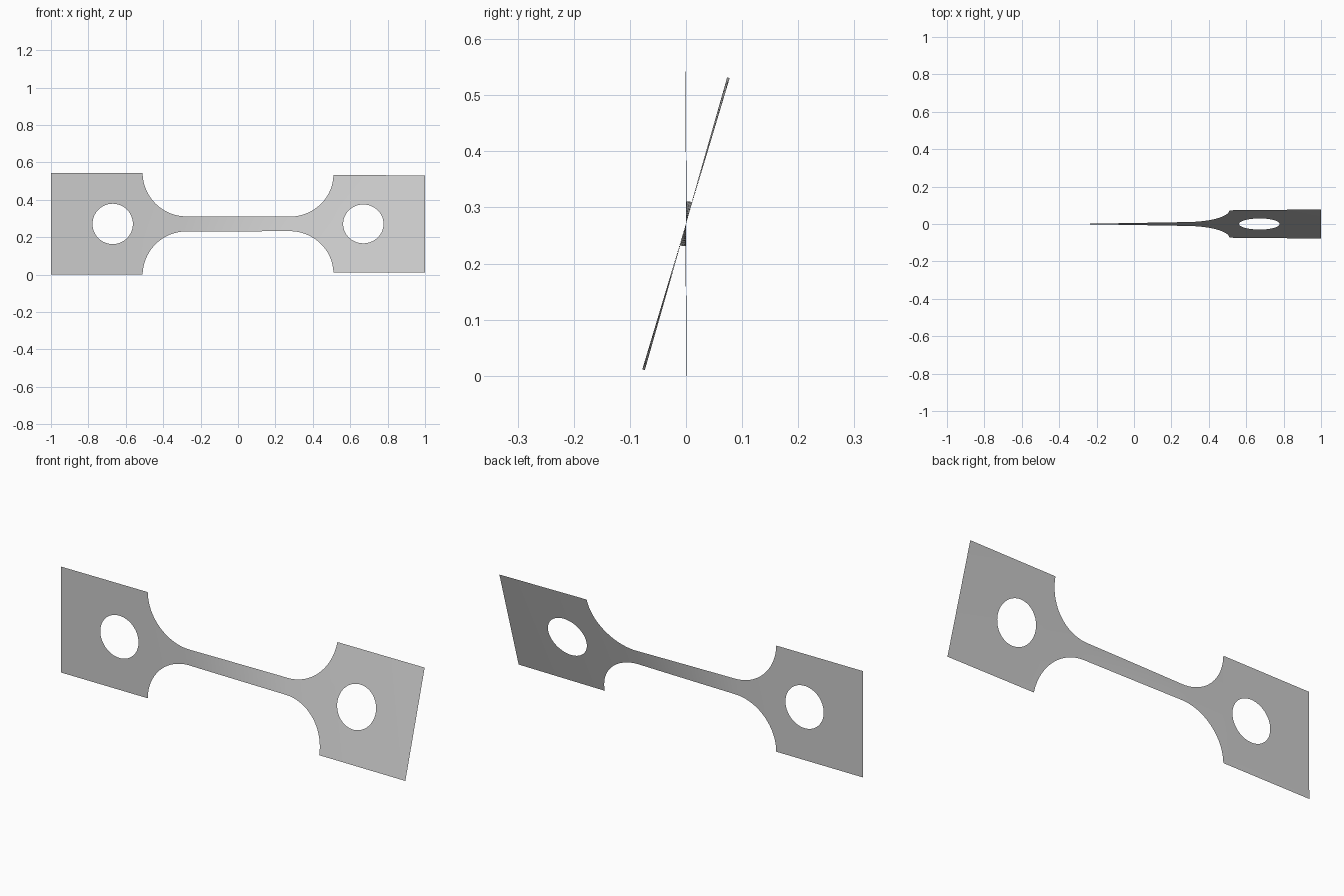
import bpy, bmesh
from math import sin, cos, acos, pi, radians, sqrt

cube = bpy.data.objects.get("Cube")
if cube:
    bpy.data.objects.remove(cube)

HALF_H = 0.271      # half height of the grips
NECK = 0.04         # half height of the narrow neck
FILLET = 0.235      # shoulder radius
NECK_END = 0.275    # where the neck meets the shoulder
HOLE_X, HOLE_R = 0.67, 0.108
ROWS = 10

# Twist along the length: (x, degrees), nearly all of it in the neck
TWIST = [(-1, -0.2), (-0.51, 0), (-0.28, 0.8), (0.28, 14.8), (0.51, 15.7), (1, 16.7)]


def twist(x):
    for (x0, a0), (x1, a1) in zip(TWIST, TWIST[1:]):
        if x <= x1 + 1e-6:
            return radians(a0 + (a1 - a0) * (x - x0) / (x1 - x0))
    return radians(TWIST[-1][1])


def span(a, b, n):
    return [a + (b - a) * i / n for i in range(n + 1)]


def columns():
    """Half-length outline as runs of (x, inner height, outer height)."""
    sweep = acos(1 - (HALF_H - NECK) / FILLET)
    neck = [(x, 0, NECK) for x in span(0, NECK_END, 16)]
    shoulder = [(NECK_END + FILLET * sin(a), 0, NECK + FILLET * (1 - cos(a)))
                for a in span(0, sweep, 24)]
    grip_in = [(x, 0, HALF_H) for x in span(shoulder[-1][0], HOLE_X - HOLE_R, 2)]
    ring = [(HOLE_X - HOLE_R * cos(a), HOLE_R * sin(a), HALF_H)
            for a in span(0, pi, 32)]
    grip_out = [(x, 0, HALF_H) for x in span(HOLE_X + HOLE_R, 1, 8)]
    return neck + shoulder[1:] + grip_in[1:] + ring[1:] + grip_out[1:]


# Sheet: four mirrored quarters, each point turned about the long axis
bm = bmesh.new()
for side in (-1, 1):
    for up in (-1, 1):
        previous = None
        for cx, inner, outer in columns():
            x = side * cx
            a = twist(x)
            column = []
            for r in span(inner, outer, ROWS):
                column.append(bm.verts.new((x, up * r * sin(a), HALF_H + up * r * cos(a))))
            if previous:
                for i in range(ROWS):
                    quad = [previous[i], column[i], column[i + 1], previous[i + 1]]
                    bm.faces.new(quad if side * up > 0 else quad[::-1])
            previous = column
bmesh.ops.remove_doubles(bm, verts=bm.verts, dist=0.0001)

mesh = bpy.data.meshes.new("twisted_test_strip")
bm.to_mesh(mesh)
bm.free()
strip = bpy.data.objects.new("twisted_test_strip", mesh)
bpy.context.collection.objects.link(strip)

# Plain grey metal
grey = bpy.data.materials.new("plain_grey")
grey.use_nodes = True
color = (0.6, 0.6, 0.6, 1)
grey.diffuse_color = color
grey.node_tree.nodes["Principled BSDF"].inputs["Base Color"].default_value = color
mesh.materials.append(grey)

bpy.context.view_layer.objects.active = strip
strip.select_set(True)
bpy.ops.object.shade_smooth_by_angle(angle=radians(30))
